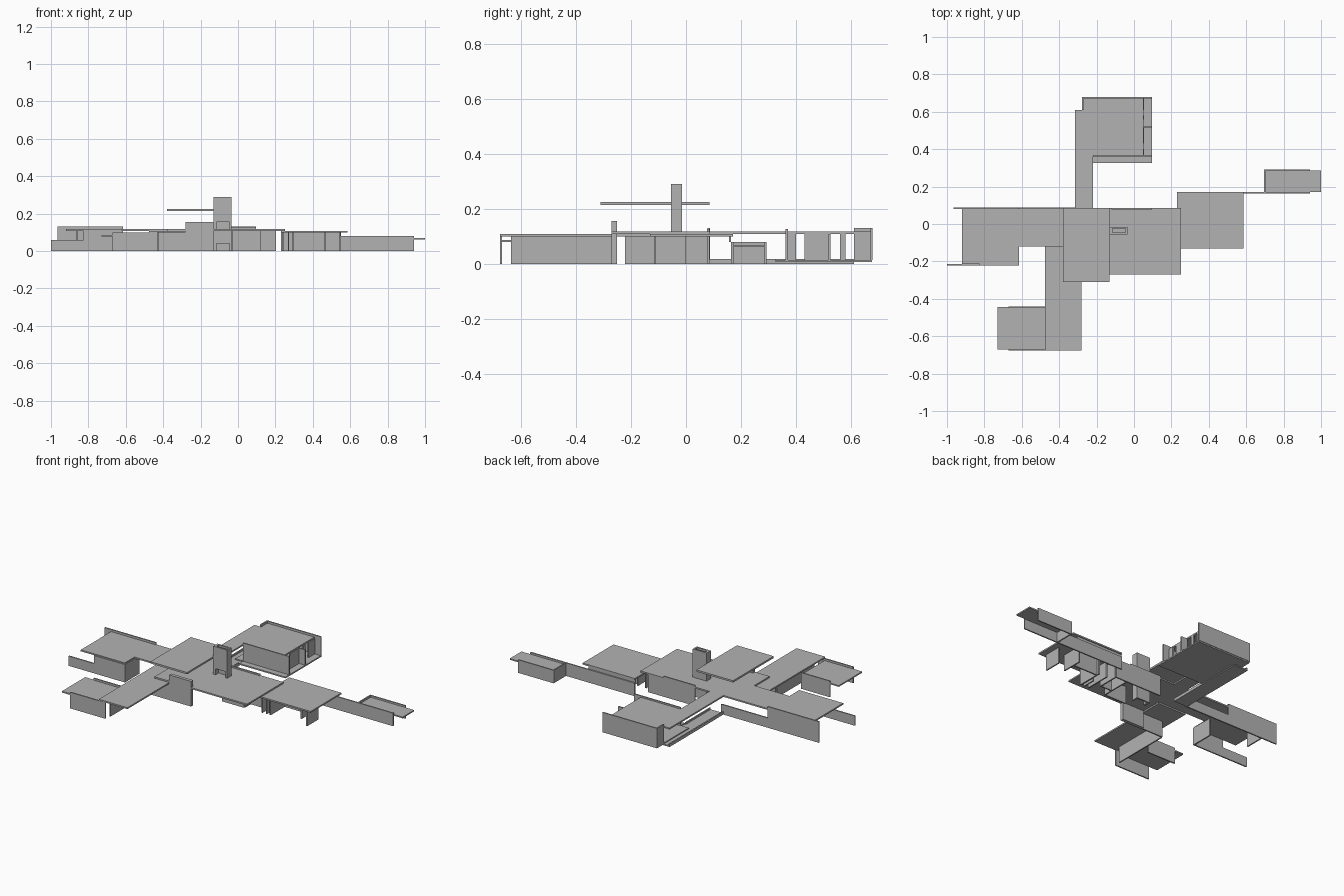
import bpy, bmesh

grey = bpy.data.materials.new("plain_grey")
grey.diffuse_color = (0.45, 0.45, 0.45, 1)


def boxes(name, items):
    """One object made of boxes given as (x0, x1, y0, y1, z0, z1)."""
    bm = bmesh.new()
    for x0, x1, y0, y1, z0, z1 in items:
        verts = bmesh.ops.create_cube(bm, size=1)["verts"]
        for v in verts:
            v.co.x = x1 if v.co.x > 0 else x0
            v.co.y = y1 if v.co.y > 0 else y0
            v.co.z = z1 if v.co.z > 0 else z0
    me = bpy.data.meshes.new(name)
    bm.to_mesh(me)
    bm.free()
    me.materials.append(grey)
    ob = bpy.data.objects.new(name, me)
    bpy.context.collection.objects.link(ob)
    return ob


T = 0.008  # wall thickness


def wall_x(x0, x1, y, z0, z1):
    """Wall running along x, centred on y."""
    return (x0, x1, y - T / 2, y + T / 2, z0, z1)


def wall_y(x, y0, y1, z0, z1):
    """Wall running along y, centred on x."""
    return (x - T / 2, x + T / 2, y0, y1, z0, z1)


# Flat roofs
boxes("upper_roof", [(-0.38, -0.13, -0.31, 0.085, 0.214, 0.225)])
boxes("main_roof", [(-0.38, 0.25, -0.27, 0.085, 0.108, 0.117)])
boxes("west_roof", [(-0.92, -0.62, -0.215, 0.085, 0.108, 0.117),
                    (-0.62, -0.38, -0.12, 0.085, 0.108, 0.117)])
boxes("south_roof", [(-0.475, -0.28, -0.675, -0.12, 0.099, 0.108)])
boxes("southwest_canopy", [(-0.73, -0.475, -0.67, -0.443, 0.079, 0.087)])
boxes("east_roof", [(0.23, 0.585, -0.13, 0.17, 0.099, 0.108)])
boxes("far_east_canopy", [(0.70, 1.0, 0.172, 0.285, 0.061, 0.069)])
boxes("north_roof", [(-0.275, 0.05, 0.37, 0.67, 0.108, 0.117)])
boxes("link_roof", [(-0.315, -0.22, 0.085, 0.61, 0.108, 0.117)])

# Chimney: end piers, back skin, front skin with two fireplace openings
boxes("chimney", [
    (-0.13, -0.115, -0.055, -0.015, 0, 0.29),
    (-0.045, -0.035, -0.055, -0.015, 0, 0.29),
    (-0.115, -0.045, -0.025, -0.015, 0, 0.29),
    (-0.115, -0.045, -0.055, -0.045, 0.04, 0.115),
    (-0.115, -0.045, -0.055, -0.045, 0.155, 0.29)])

# Centre of the house
boxes("tall_front_wall", [(-0.28, -0.13, -0.27, -0.25, 0, 0.155)])
boxes("centre_walls", [
    wall_x(-0.425, -0.28, -0.265, 0, 0.099),
    wall_x(-0.12, 0.20, 0.081, 0, 0.108),
    wall_y(0.12, -0.11, 0.08, 0, 0.108),
    wall_y(0.20, -0.05, 0.08, 0, 0.108),
    wall_x(0.12, 0.20, -0.05, 0, 0.108),
    wall_x(-0.03, 0.12, -0.11, 0, 0.108)])
boxes("centre_parapet", [wall_x(-0.12, 0.095, 0.081, 0.117, 0.126)])

# West wing
boxes("west_back_wall", [wall_x(-0.965, -0.615, 0.083, 0, 0.13),
                         wall_x(-0.615, -0.30, 0.083, 0, 0.06)])
boxes("west_front_wall", [wall_x(-1.0, -0.825, -0.217, 0, 0.06),
                          wall_x(-0.825, -0.615, -0.217, 0, 0.11)])
boxes("west_side_wall", [wall_y(-0.619, -0.215, -0.08, 0, 0.11)])
boxes("west_partitions", [wall_y(-0.86, -0.04, 0.08, 0, 0.108)])

# South wing
boxes("south_walls", [
    wall_x(-0.67, -0.43, -0.672, 0, 0.099),
    wall_x(-0.67, -0.475, -0.445, 0, 0.099),
    wall_y(-0.427, -0.635, -0.27, 0, 0.099)])

# East wing: long garden wall, partitions and the far pavilion
boxes("east_garden_wall", [wall_x(0.23, 0.94, 0.168, 0, 0.08),
                           wall_x(0.23, 0.55, 0.160, 0.08, 0.099)])
boxes("east_partitions",
      [wall_y(x, y0, y1, 0, 0.099) for x, y0, y1 in
       ((0.24, -0.11, 0.05), (0.27, -0.11, -0.03), (0.295, -0.11, 0.05),
        (0.465, -0.05, 0.08), (0.545, -0.11, 0.0))]
      + [wall_x(0.295, 0.465, 0.03, 0, 0.099)])
boxes("far_east_walls", [wall_x(0.695, 0.94, 0.288, 0, 0.08),
                         wall_y(0.70, 0.17, 0.288, 0, 0.08)])

# North block
boxes("north_floor", [(-0.275, 0.095, 0.365, 0.675, 0.006, 0.014),
                      (-0.22, 0.095, 0.326, 0.365, 0.006, 0.014)])
boxes("north_walls", [
    wall_x(-0.277, 0.095, 0.674, 0.014, 0.13),
    wall_x(-0.22, 0.095, 0.366, 0.014, 0.126),
    wall_y(-0.273, 0.61, 0.674, 0.014, 0.13)])
boxes("north_window_walls",
      [wall_y(0.05, y0, y1, 0.014, 0.108) for y0, y1 in
       ((0.366, 0.40), (0.43, 0.52), (0.56, 0.58), (0.61, 0.674))]
      + [wall_x(0.05, 0.095, 0.521, 0.014, 0.108)])

# Low link floor with raised rims
boxes("link_floor", [(-0.315, -0.22, 0.085, 0.61, 0, 0.008),
                     wall_y(-0.311, 0.085, 0.61, 0.008, 0.018),
                     wall_y(-0.224, 0.085, 0.326, 0.008, 0.018)])
